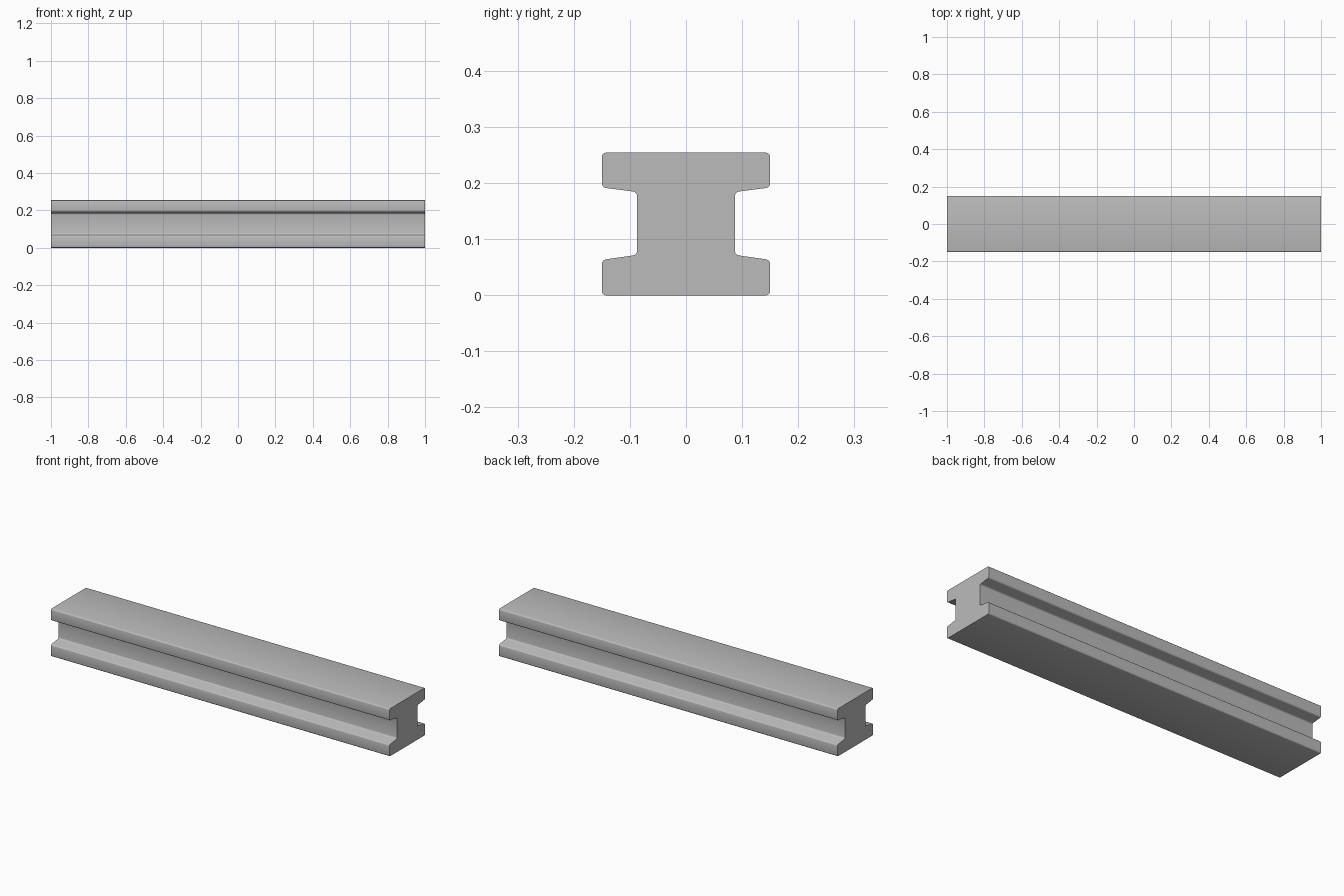
import bpy
import bmesh
import math

cube = bpy.data.objects.get("Cube")
if cube:
    bpy.data.objects.remove(cube, do_unlink=True)

# Single grey finish
grey = bpy.data.materials.new("plain_grey")
grey.use_nodes = True
colour = (0.5, 0.5, 0.5, 1)
grey.diffuse_color = colour
grey.node_tree.nodes["Principled BSDF"].inputs["Base Color"].default_value = colour

LENGTH = 2.0

# Half of the I-shaped cross-section (y, z), mirrored to the other side
half = [(0.15, 0.0), (0.15, 0.063), (0.087, 0.072),
        (0.087, 0.184), (0.15, 0.192), (0.15, 0.254)]
outline = half + [(-y, z) for y, z in reversed(half)]

bm = bmesh.new()
verts = [bm.verts.new((-LENGTH / 2, y, z)) for y, z in outline]
bm.faces.new(verts)

# Round the profile corners before extruding
bmesh.ops.bevel(bm, geom=list(bm.verts), offset=0.007, segments=3,
                profile=0.5, affect='VERTICES')

# Extrude the profile along the beam
section = bmesh.ops.extrude_face_region(bm, geom=list(bm.faces), use_keep_orig=True)
moved = [g for g in section["geom"] if isinstance(g, bmesh.types.BMVert)]
bmesh.ops.translate(bm, vec=(LENGTH, 0, 0), verts=moved)
bmesh.ops.recalc_face_normals(bm, faces=bm.faces)

mesh = bpy.data.meshes.new("beam")
bm.to_mesh(mesh)
bm.free()
mesh.materials.append(grey)

beam = bpy.data.objects.new("beam", mesh)
bpy.context.collection.objects.link(beam)
bpy.ops.object.select_all(action='DESELECT')
beam.select_set(True)
bpy.context.view_layer.objects.active = beam
bpy.ops.object.shade_smooth_by_angle(angle=math.radians(35))
